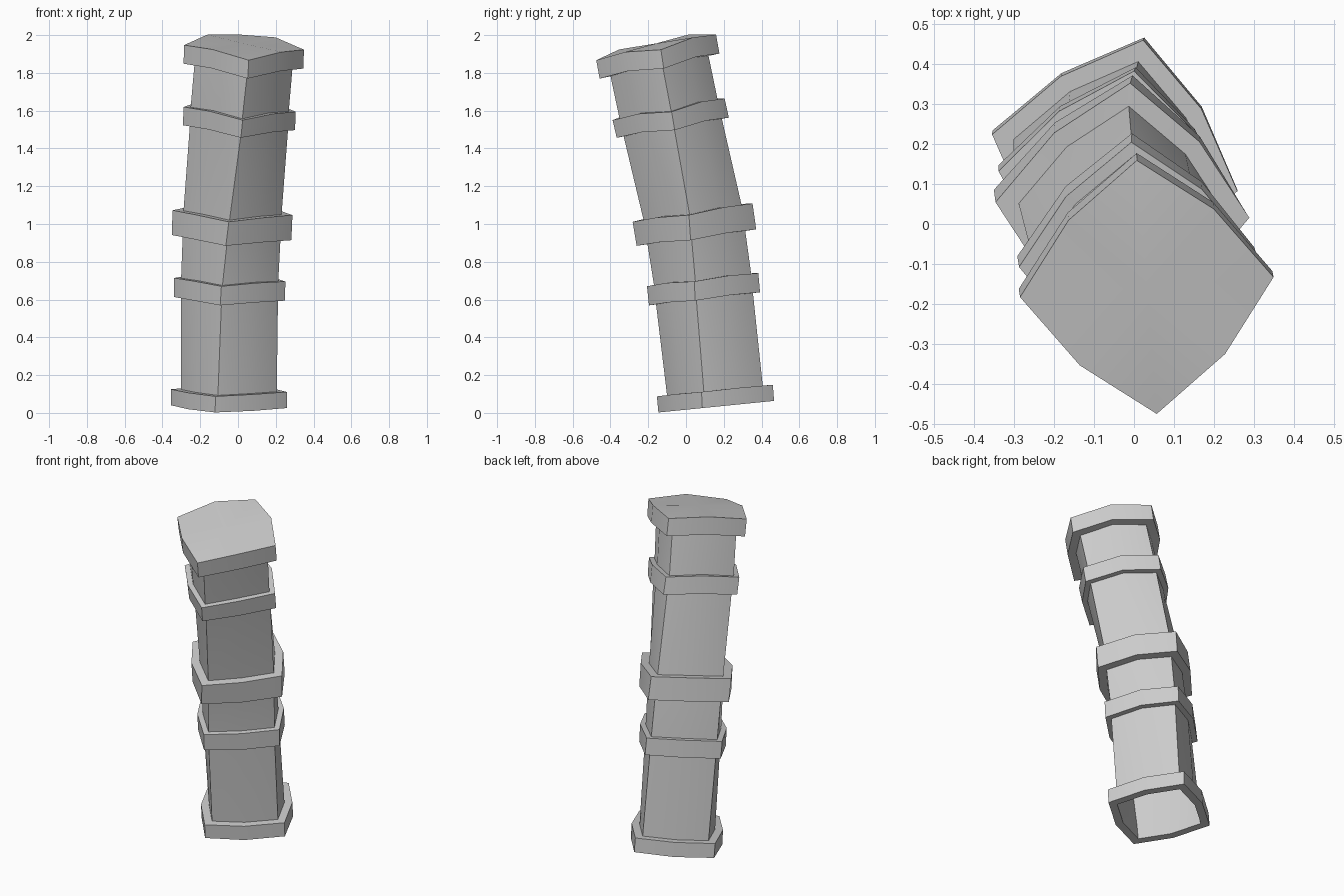
import bpy, bmesh, math

if "Cube" in bpy.data.objects:
    bpy.data.objects.remove(bpy.data.objects["Cube"])

# Stations up the bent axis (bottom and top of each band):
# centre x, y, z, slope along x, slope along y, twist in degrees, lift of side midpoints
S = [
    (-0.048, 0.160, 0.033, 0.0, 0.10, -13.5, 0.0),
    (-0.048, 0.153, 0.118, 0.0, 0.10, -13.0, 0.002),
    (-0.045, 0.098, 0.604, -0.013, 0.12, -9.5, 0.006),
    (-0.044, 0.088, 0.705, -0.013, 0.12, -8.5, 0.008),
    (-0.034, 0.055, 0.928, -0.030, 0.14, -5.5, 0.008),
    (-0.029, 0.035, 1.060, -0.030, 0.155, -3.5, 0.009),
    (0.005, -0.070, 1.510, -0.050, 0.178, 2.0, 0.014),
    (0.009, -0.092, 1.607, -0.052, 0.190, 3.0, 0.016),
    (0.029, -0.140, 1.836, -0.055, 0.205, 4.0, 0.019),
    (0.032, -0.158, 1.935, -0.055, 0.210, 4.5, 0.021),
]


def ring(bm, st, r):
    """Eight-point loop: a square with bowed-out sides, tilted and twisted."""
    cx, cy, cz, sx, sy, tw, lift = st
    vs = []
    for k in range(8):
        a = math.radians(-90 + tw + 45 * k)
        rr = r * (0.81 if k % 2 else 1.0)
        x, y = rr * math.cos(a), rr * math.sin(a)
        z = sx * x + sy * y + (lift if k % 2 else 0)
        vs.append(bm.verts.new((cx + x, cy + y, cz + z)))
    return vs


def loft(name, loops, cap=False):
    bm = bmesh.new()
    rings = [ring(bm, st, r) for st, r in loops]
    for a, b in zip(rings, rings[1:]):
        for k in range(8):
            n = (k + 1) % 8
            bm.faces.new((a[k], a[n], b[n], b[k]))
    if cap:
        cx, cy, cz, lift = (loops[-1][0][i] for i in (0, 1, 2, 6))
        c = bm.verts.new((cx, cy, cz + lift))
        for k in range(8):
            bm.faces.new((rings[-1][k], rings[-1][(k + 1) % 8], c))
    me = bpy.data.meshes.new(name)
    bm.to_mesh(me)
    bm.free()
    ob = bpy.data.objects.new(name, me)
    bpy.context.collection.objects.link(ob)
    bpy.ops.object.select_all(action='DESELECT')
    ob.select_set(True)
    bpy.context.view_layer.objects.active = ob
    bpy.ops.object.shade_smooth_by_angle(angle=math.radians(30))
    return ob


CORE = 0.26

# Hollow shaft, open at the bottom
loft("shaft", [(st, CORE) for st in S[:9]])

# Raised bands round the shaft
bands = [("base_band", 0, 0.315), ("lower_band", 2, 0.298),
         ("middle_band", 4, 0.318), ("upper_band", 6, 0.297)]
for name, i, r in bands:
    lo, hi = S[i], S[i + 1]
    loft(name, [(lo, CORE), (lo, r), (hi, r), (hi, CORE)])

# Closed cap on top
loft("top_cap", [(S[8], CORE), (S[8], 0.318), (S[9], 0.318)], cap=True)
